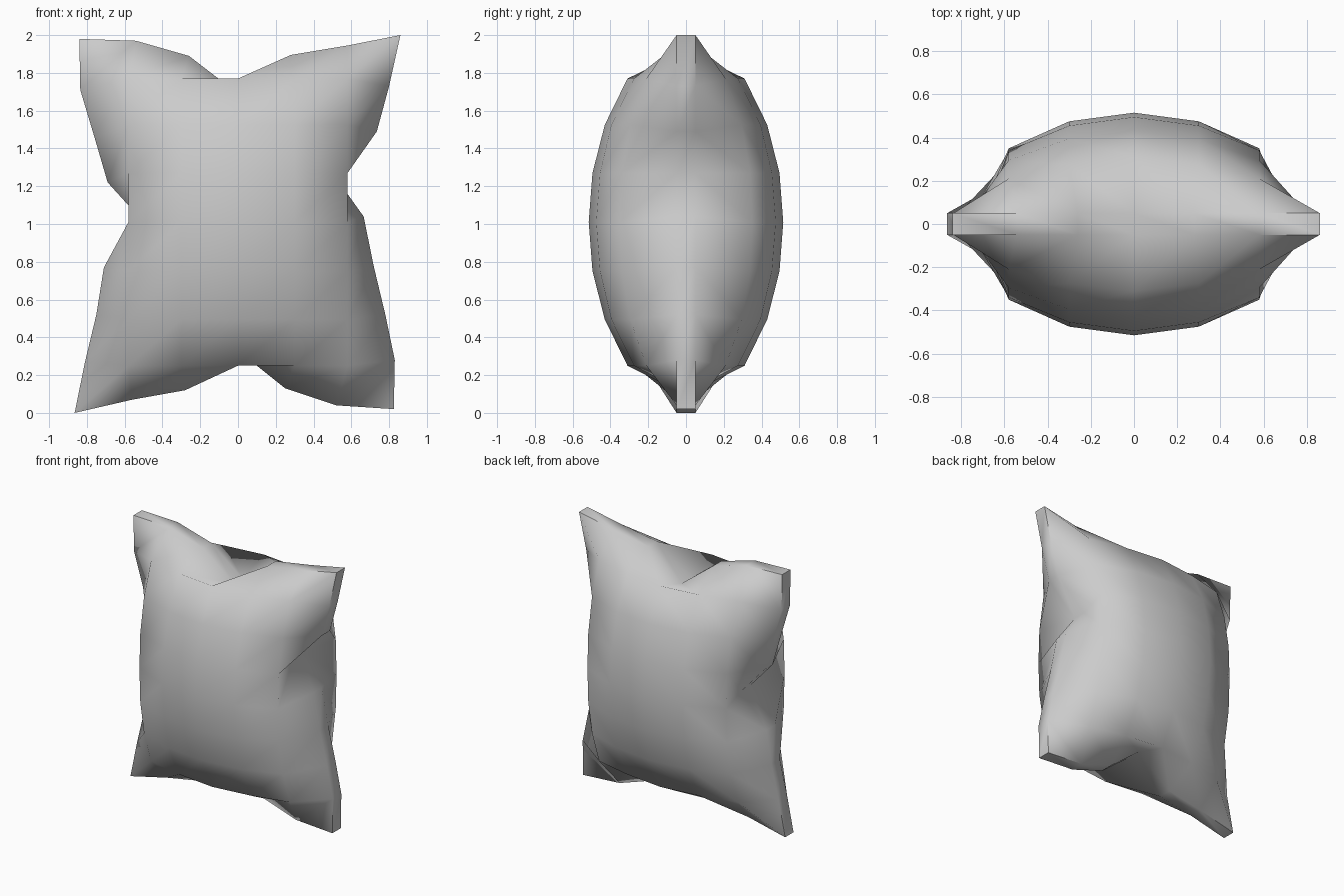
import bpy, bmesh

if "Cube" in bpy.data.objects:
    bpy.data.objects.remove(bpy.data.objects["Cube"])

# Seam outline (x, z), each run listed left to right / bottom to top
TOP = [(-.84, 1.98), (-.54, 1.97), (-.26, 1.89), (0, 1.69), (.28, 1.895), (.58, 1.945), (.86, 2.0)]
BOTTOM = [(-.865, 0), (-.56, .07), (-.28, .12), (0, .33), (.25, .13), (.52, .04), (.825, .02)]
LEFT = [(-.81, .27), (-.75, .52), (-.71, .77), (-.50, 1.01), (-.69, 1.22), (-.76, 1.46), (-.835, 1.71)]
RIGHT = [(.83, .28), (.78, .52), (.72, .77), (.665, 1.04), (.50, 1.27), (.735, 1.49), (.80, 1.73)]

# Bulge of one quarter of a panel: rows from the middle out, columns from the middle out
BULGE = [(.515, .475, .35), (.495, .455, .34), (.43, .395, .295), (.31, .275, .21)]
COLS = (0, .30, .58)
ROWS = (0, .26, .515, .76)
SEAM = .05
NX, NZ = 6, 8


def point(i, j):
    """Position of grid point on the front panel (y given as outward depth)."""
    if j == NZ:
        return (*TOP[i], SEAM)
    if j == 0:
        return (*BOTTOM[i], SEAM)
    if i == 0:
        return (*LEFT[j - 1], SEAM)
    if i == NX:
        return (*RIGHT[j - 1], SEAM)
    a, b = i - 3, j - 4
    x = COLS[abs(a)] * (1 if a > 0 else -1)
    z = 1.01 + ROWS[abs(b)] * (1 if b > 0 else -1)
    return (x, z, BULGE[abs(b)][abs(a)])


bm = bmesh.new()

# Front and back panels
panels = []
for side in (-1, 1):
    grid = {}
    for i in range(NX + 1):
        for j in range(NZ + 1):
            x, z, d = point(i, j)
            grid[i, j] = bm.verts.new((x, side * d, z))
    for i in range(NX):
        for j in range(NZ):
            bm.faces.new([grid[i, j], grid[i + 1, j], grid[i + 1, j + 1], grid[i, j + 1]])
    panels.append(grid)

# Narrow strip joining the two panels
loop = ([(i, 0) for i in range(NX)] + [(NX, j) for j in range(NZ)]
        + [(i, NZ) for i in range(NX, 0, -1)] + [(0, j) for j in range(NZ, 0, -1)])
front, back = panels
for p, q in zip(loop, loop[1:] + loop[:1]):
    bm.faces.new([front[p], front[q], back[q], back[p]])

bmesh.ops.recalc_face_normals(bm, faces=bm.faces)
mesh = bpy.data.meshes.new("pillow")
bm.to_mesh(mesh)
bm.free()
pillow = bpy.data.objects.new("pillow", mesh)
bpy.context.collection.objects.link(pillow)

# Smooth cloth with crisp seams
bpy.context.view_layer.objects.active = pillow
pillow.select_set(True)
bpy.ops.object.shade_smooth_by_angle(angle=1.2)
